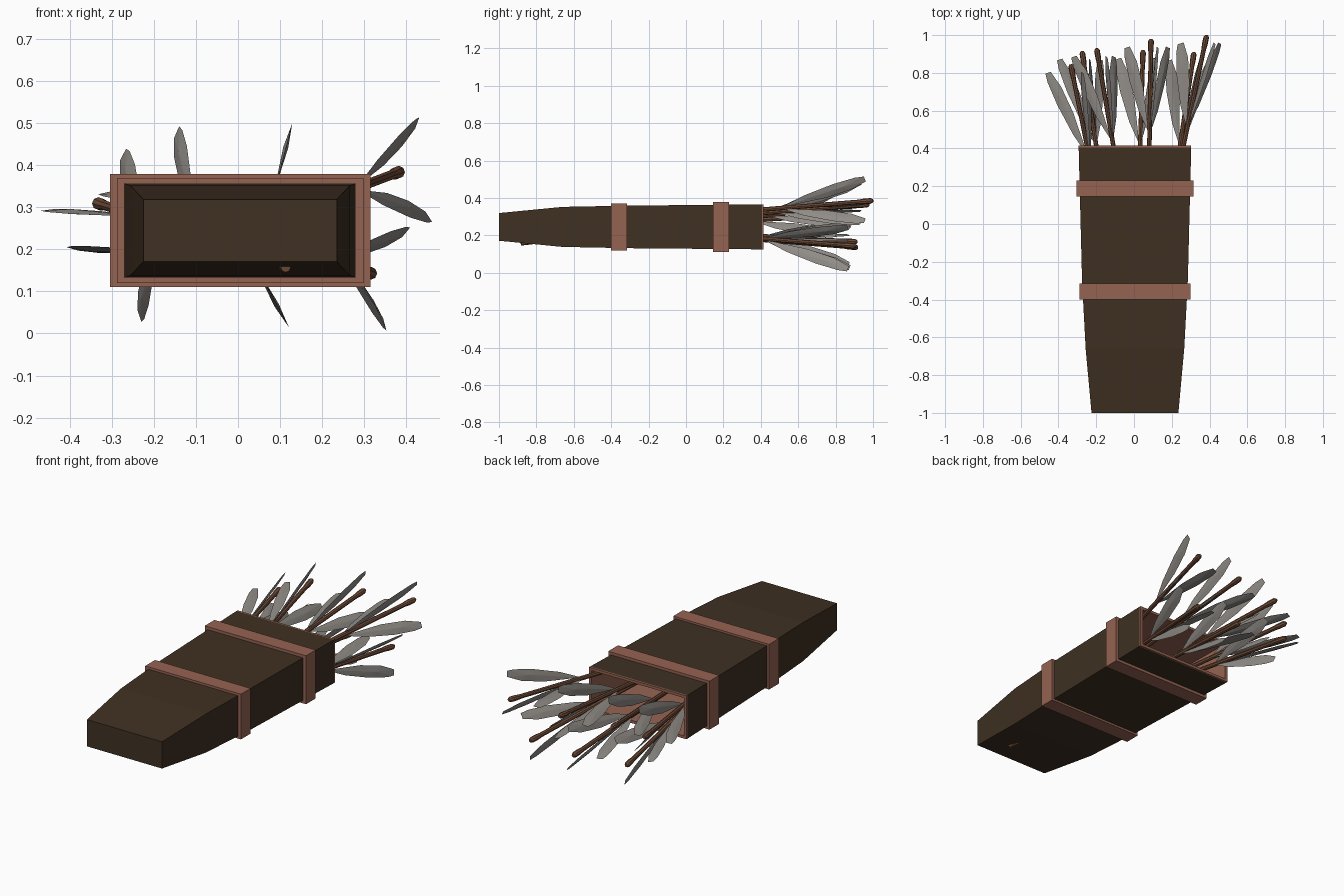
import bpy, bmesh, math
from mathutils import Vector

if "Cube" in bpy.data.objects:
    bpy.data.objects.remove(bpy.data.objects["Cube"])

def mat(name, rgb):
    m = bpy.data.materials.new(name)
    m.diffuse_color = (*rgb, 1)
    m.use_nodes = True
    m.node_tree.nodes["Principled BSDF"].inputs["Base Color"].default_value = m.diffuse_color
    return m

DARK = mat("dark_leather", (0.050, 0.030, 0.016))
TRIM = mat("trim_leather", (0.30, 0.125, 0.085))
WOOD = mat("wood", (0.17, 0.075, 0.04))
FEATHER = mat("feather", (0.28, 0.26, 0.24))

def finish(name, bm, mats):
    bmesh.ops.recalc_face_normals(bm, faces=bm.faces[:])
    me = bpy.data.meshes.new(name)
    bm.to_mesh(me)
    bm.free()
    for m in mats:
        me.materials.append(m)
    ob = bpy.data.objects.new(name, me)
    bpy.context.collection.objects.link(ob)
    return ob

CX, CZ = 0.005, 0.245

def loft(name, sections, mats, closed=False, lining_from=99):
    """Skin rectangles (y, half width, half height); later bands use material 1."""
    bm = bmesh.new()
    rings = [[bm.verts.new((CX + sx * w, y, CZ + sz * h))
              for sx, sz in ((-1, -1), (1, -1), (1, 1), (-1, 1))]
             for y, w, h in sections]
    n = len(rings)
    for i in range(n if closed else n - 1):
        a, b = rings[i], rings[(i + 1) % n]
        for k in range(4):
            f = bm.faces.new((a[k], a[(k + 1) % 4], b[(k + 1) % 4], b[k]))
            f.material_index = int(i >= lining_from)
    if not closed:
        bm.faces.new(rings[0])
        bm.faces.new(rings[-1]).material_index = 1
    return finish(name, bm, mats)

# Tapered hollow case with lined inside
loft("quiver_case",
     [(-1.0, 0.23, 0.074), (-0.66, 0.261, 0.107), (-0.3, 0.28, 0.114), (0.405, 0.298, 0.12),
      (0.415, 0.298, 0.12), (0.415, 0.283, 0.105), (-0.3, 0.265, 0.099),
      (-0.66, 0.246, 0.092), (-0.98, 0.215, 0.06)],
     [DARK, TRIM], lining_from=3)

# Two straps round the case
for name, y0, y1, w, h in (("upper_strap", 0.145, 0.23, 0.31, 0.134),
                           ("lower_strap", -0.40, -0.315, 0.293, 0.125)):
    loft(name, [(y0, w, h), (y1, w, h), (y1, w - 0.02, h - 0.02), (y0, w - 0.02, h - 0.02)],
         [TRIM], closed=True)

# Feather outline: (distance below shaft end, distance out from shaft)
LEAF = [(0.50, 0.005), (0.38, 0.062), (0.22, 0.115), (0.10, 0.142), (0.05, 0.145),
        (0.04, 0.115), (0.12, 0.075), (0.26, 0.038)]

def arrow(i, end, slope, turn):
    end = Vector(end)
    d = Vector((slope[0], 1, slope[1])).normalized()
    # Shaft with a slightly thicker, rounded end
    u = d.cross(Vector((0, 0, 1))).normalized()
    v = u.cross(d)
    bm = bmesh.new()
    rings = []
    for s, r in ((0, 0.008), (0.012, 0.015), (0.05, 0.015), (0.08, 0.012), (1.85, 0.012)):
        rings.append([bm.verts.new(end - d * s + (u * math.cos(a) + v * math.sin(a)) * r)
                      for a in (k * math.tau / 8 for k in range(8))])
    for a, b in zip(rings, rings[1:]):
        for k in range(8):
            bm.faces.new((a[k], a[(k + 1) % 8], b[(k + 1) % 8], b[k]))
    bm.faces.new(rings[0])
    bm.faces.new(rings[-1])
    finish(f"arrow_shaft_{i}", bm, [WOOD])
    # Three ridged feathers around the shaft
    bm = bmesh.new()
    for k in range(3):
        a = math.radians(turn + 120 * k)
        out = Vector((math.cos(a), 0, math.sin(a)))
        side = d.cross(out).normalized() * 0.006
        rim = [bm.verts.new(end - d * s + out * r) for s, r in LEAF]
        mid = end - d * 0.17 + out * 0.095
        for sgn in (1, -1):
            c = bm.verts.new(mid + side * sgn)
            for j in range(len(rim)):
                bm.faces.new((rim[j], rim[(j + 1) % len(rim)], c))
    finish(f"arrow_feathers_{i}", bm, [FEATHER])

# Shaft end, sideways and upward lean, feather rotation
ARROWS = [((0.385, 1.00, 0.385), (0.21, 0.08), 67),
          ((0.318, 0.91, 0.142), (0.15, -0.08), 47),
          ((-0.335, 0.845, 0.31), (-0.20, 0.06), 66),
          ((-0.275, 0.915, 0.165), (-0.15, -0.06), 45),
          ((-0.198, 0.93, 0.362), (-0.172, 0.113), 70),
          ((0.09, 0.98, 0.365), (0.015, 0.08), 74),
          ((0.048, 0.92, 0.135), (0.03, -0.08), 61)]
for i, a in enumerate(ARROWS, 1):
    arrow(i, *a)
